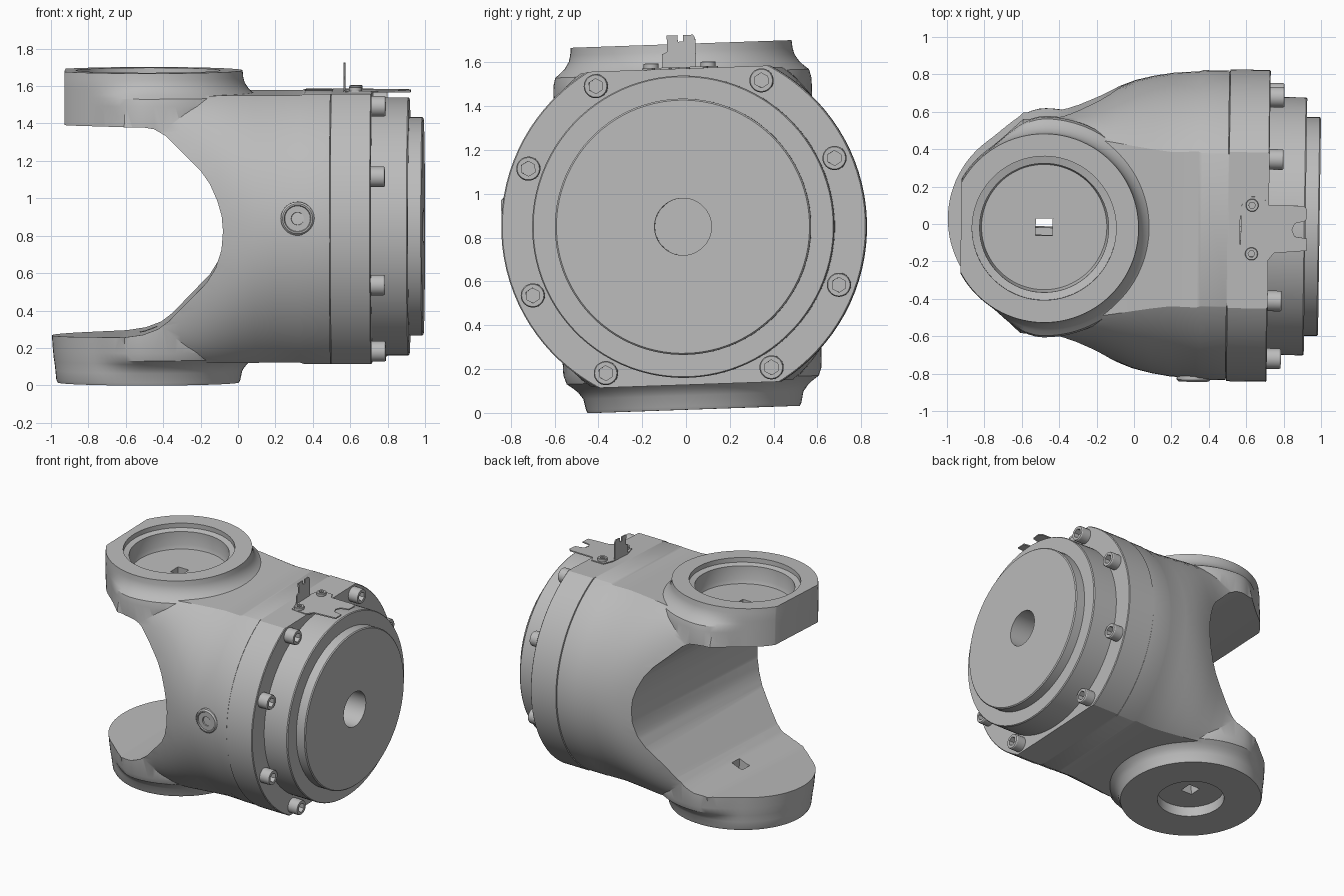
import bpy, bmesh
from math import sin, cos, pi, radians
from mathutils import Matrix, Vector

cube = bpy.data.objects.get("Cube")
if cube:
    bpy.data.objects.remove(cube)

grey = bpy.data.materials.new("cast_grey")
grey.use_nodes = True
grey.diffuse_color = (0.5, 0.5, 0.5, 1)
grey.node_tree.nodes["Principled BSDF"].inputs["Base Color"].default_value = (0.5, 0.5, 0.5, 1)

# Parts are built around the barrel axis, then placed with a slight lean
PLACE = Matrix.Translation((0, 0, 0.85)) @ Matrix.Rotation(radians(-0.8), 4, 'Z') @ Matrix.Rotation(radians(2), 4, 'X')
TO_X = Matrix.Rotation(pi / 2, 4, 'Y')
ARM_X = -0.48
parts = []


def loft(name, rings):
    """Skin matching rings of points and cap both ends."""
    bm = bmesh.new()
    rows = [[bm.verts.new(p) for p in ring] for ring in rings]
    for a, b in zip(rows, rows[1:]):
        for i in range(len(a)):
            j = (i + 1) % len(a)
            bm.faces.new((a[i], a[j], b[j], b[i]))
    bm.faces.new(rows[0])
    bm.faces.new(rows[-1])
    bmesh.ops.recalc_face_normals(bm, faces=bm.faces)
    mesh = bpy.data.meshes.new(name)
    bm.to_mesh(mesh)
    bm.free()
    mesh.materials.append(grey)
    obj = bpy.data.objects.new(name, mesh)
    bpy.context.collection.objects.link(obj)
    parts.append(obj)
    return obj


def lathe(name, profile, matrix=Matrix(), sides=96, turn=0):
    """Revolve (radius, height) pairs around z, then move by matrix."""
    angles = [2 * pi * i / sides + turn for i in range(sides)]
    return loft(name, [[matrix @ Vector((r * cos(t), r * sin(t), h)) for t in angles]
                       for r, h in profile])


def prism(name, outline, vec_a, vec_b):
    """Extrude an outline between two mapping functions."""
    return loft(name, [[vec_a(*p) for p in outline], [vec_b(*p) for p in outline]])


def boolean(obj, other, operation='DIFFERENCE'):
    mod = obj.modifiers.new("bool", 'BOOLEAN')
    mod.operation, mod.object, mod.solver = operation, other, 'EXACT'
    graph = bpy.context.evaluated_depsgraph_get()
    mesh = bpy.data.meshes.new_from_object(obj.evaluated_get(graph))
    obj.modifiers.clear()
    obj.data = mesh
    parts.remove(other)
    bpy.data.objects.remove(other)


def section(x, width, power, flat, height=0.83, steps=40):
    """Barrel cross-section with flats on top and bottom."""
    ring = []
    for side in (1, -1):
        for i in range(steps + 1):
            z = side * flat * sin(pi * (i / steps - 0.5))
            y = width * (1 - abs(z / height) ** power) ** (1 / power)
            ring.append((x, side * y, z))
    return ring


def smooth(t):
    t = min(max(t, 0), 1)
    return t * t * (3 - 2 * t)


# Yoke body: round barrel narrowing into the fork
STATIONS = [(-0.74, 0.46, 4.5, 0.65), (-0.6, 0.595, 4.5, 0.67), (-0.5, 0.605, 4.2, 0.67),
            (-0.4, 0.615, 3.8, 0.68), (-0.3, 0.645, 3.2, 0.70), (-0.2, 0.685, 2.8, 0.71),
            (-0.1, 0.73, 2.5, 0.715), (0, 0.77, 2.25, 0.715), (0.1, 0.795, 2.1, 0.715),
            (0.2, 0.812, 2, 0.715), (0.34, 0.822, 2, 0.715), (0.36, 0.828, 2, 0.722),
            (0.5, 0.828, 2, 0.722)]
body = loft("yoke_body", [section(*s) for s in STATIONS])


# Fork arms: round bosses with a fillet that fades out at the tip
def arm(name, side, profile):
    rings = []
    for z, radius, flare in profile:
        ring = []
        for i in range(96):
            t = 2 * pi * i / 96
            r = radius + flare * smooth((cos(t) + 0.6) / 0.6)
            ring.append((ARM_X + r * cos(t), r * sin(t), side * z))
        rings.append(ring)
    return loft(name, rings)


upper = arm("upper_arm", 1, [(0.45, 0.51, 0.08), (0.66, 0.51, 0.08), (0.7, 0.51, 0.07),
                             (0.72, 0.51, 0.045), (0.74, 0.51, 0.025), (0.77, 0.51, 0.006),
                             (0.8, 0.508, 0), (0.835, 0.505, 0)])
tip = [(-1.2, -1), (-0.925, -1), (-0.925, 1), (-1.2, 1)]
boolean(upper, prism("tip_cutter", tip, lambda x, y: (x, y, 0.3), lambda x, y: (x, y, 1)))
lower = arm("lower_arm", -1, [(0.45, 0.525, 0.07), (0.66, 0.51, 0.08), (0.7, 0.506, 0.07),
                              (0.72, 0.503, 0.045), (0.74, 0.5, 0.025), (0.77, 0.497, 0.006),
                              (0.82, 0.492, 0), (0.835, 0.485, 0)])
for boss in (upper, lower):
    boolean(body, boss, 'UNION')

# Fork opening
gap = [(-1.4, 0.55), (-0.5, 0.55), (-0.44, 0.54), (-0.38, 0.505), (-0.19, 0.32), (-0.14, 0.25),
       (-0.1, 0.16), (-0.077, 0.08), (-0.07, 0), (-0.078, -0.1), (-0.11, -0.2), (-0.16, -0.28),
       (-0.36, -0.485), (-0.42, -0.53), (-0.5, -0.56), (-0.6, -0.575), (-1.4, -0.59)]
boolean(body, prism("gap_cutter", gap, lambda x, z: (x, -1, z), lambda x, z: (x, 1, z)))

# Bearing seats and the square drive holes
AT_ARM = Matrix.Translation((ARM_X, 0, 0))
boolean(body, lathe("upper_seat_cutter", [(0.335, 0.66), (0.345, 0.69), (0.345, 0.79),
                                          (0.385, 0.80), (0.385, 0.9)], AT_ARM))
boolean(body, lathe("lower_seat_cutter", [(0.23, -0.76), (0.23, -0.9)], AT_ARM))
boolean(body, lathe("square_cutter", [(0.064, -0.9), (0.064, 0.9)], AT_ARM, 4, pi / 4))

# Flange ring and end cap
flange = loft("flange", [section(x, w, 2, 0.722, w) for x, w in
                         [(0.49, 0.82), (0.502, 0.82), (0.505, 0.834), (0.715, 0.834), (0.72, 0.829)]])
lathe("end_cap", [(0.69, 0.7), (0.69, 0.91), (0.685, 0.917), (0.585, 0.917), (0.585, 0.985),
                  (0.578, 0.992), (0.13, 0.992), (0.13, 0.8)], TO_X)


# Socket-head screws
def screw(name, matrix, radius, height, socket):
    head = lathe(name, [(radius, -0.02), (radius, height * 0.9), (radius * 0.92, height)], matrix, 32)
    boolean(head, lathe("hex_cutter", [(socket, height * 0.4), (socket, height + 0.1)], matrix, 6))


for i, angle in enumerate((60, 22.5, -22.5, -60, 240, 202.5, 157.5, 120)):
    t = radians(angle)
    spot = Matrix.Translation((0.72, 0.757 * cos(t), 0.757 * sin(t)))
    screw("flange_bolt_%d" % (i + 1), spot @ TO_X, 0.055, 0.075, 0.034)

# Threaded plug on the front side
plug = Matrix.Translation((0.33, -0.8, 0.07)) @ Matrix.Rotation(pi / 2, 4, 'X')
lathe("side_plug", [(0.09, -0.06), (0.09, 0.025), (0.08, 0.035), (0.072, 0.035), (0.068, 0.028),
                    (0.034, 0.028), (0.03, -0.01)], plug, 40)

# Bracket plate with upright tab and two screws on the top flat
plate = [(0.59, 0.18), (0.69, 0.18), (0.715, 0.135), (0.905, 0.135), (0.925, 0.115), (0.92, 0.055),
         (0.86, 0.04), (0.845, 0.005), (0.86, -0.03), (0.925, -0.04), (0.925, -0.105),
         (0.75, -0.12), (0.715, -0.165), (0.59, -0.155), (0.565, -0.075), (0.565, 0.1)]
prism("bracket_plate", plate, lambda x, y: (x, y, 0.72), lambda x, y: (x, y, 0.729))
tab = [(-0.075, 0.72), (0.08, 0.72), (0.08, 0.86), (0.07, 0.875), (0.025, 0.875), (0.025, 0.845),
       (0, 0.845), (0, 0.875), (-0.05, 0.875), (-0.05, 0.8), (-0.075, 0.79)]
prism("bracket_tab", tab, lambda y, z: (0.565, y, z), lambda y, z: (0.574, y, z))
for i, y in enumerate((0.135, -0.125)):
    screw("bracket_screw_%d" % (i + 1), Matrix.Translation((0.63, y, 0.728)), 0.034, 0.022, 0.018)

# Place everything and smooth the curved surfaces
for obj in parts:
    obj.data.transform(PLACE)
    obj.data.polygons.foreach_set("use_smooth", [True] * len(obj.data.polygons))
    obj.data.set_sharp_from_angle(angle=radians(30))
    obj.data.update()
